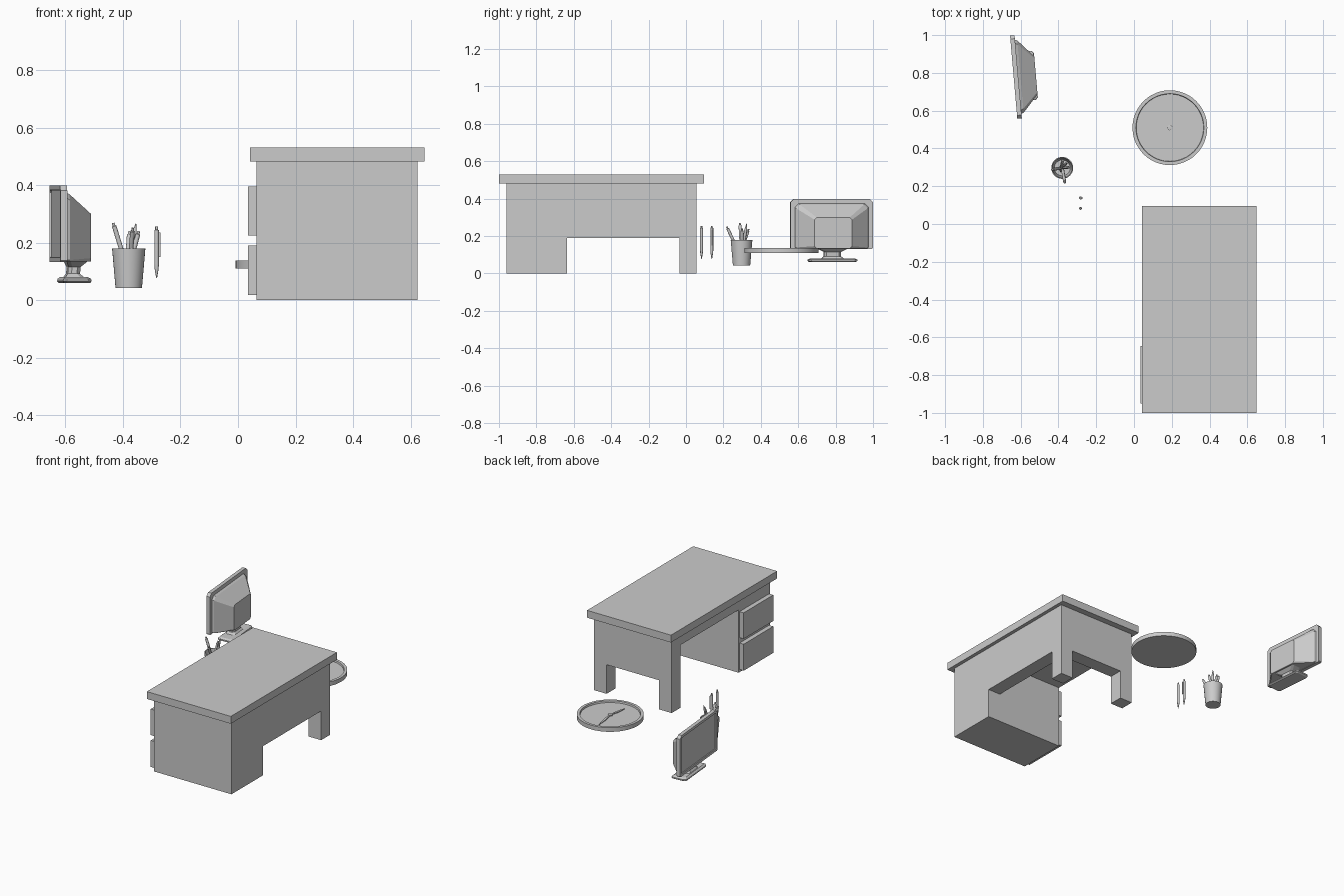
import bpy, bmesh, math
from mathutils import Vector, Matrix

if "Cube" in bpy.data.objects:
    bpy.data.objects.remove(bpy.data.objects["Cube"])


def finish(name, bm, matrix=None, smooth=False):
    bmesh.ops.recalc_face_normals(bm, faces=bm.faces)
    me = bpy.data.meshes.new(name)
    bm.to_mesh(me)
    bm.free()
    ob = bpy.data.objects.new(name, me)
    bpy.context.collection.objects.link(ob)
    if matrix:
        ob.matrix_world = matrix
    if smooth:
        bpy.ops.object.select_all(action='DESELECT')
        ob.select_set(True)
        bpy.context.view_layer.objects.active = ob
        bpy.ops.object.shade_smooth_by_angle(angle=math.radians(35))
    return ob


def box(name, x, y, z):
    bm = bmesh.new()
    bmesh.ops.create_cube(bm, size=1)
    for v in bm.verts:
        v.co = Vector([(a + b) / 2 + c * (b - a) for (a, b), c in zip((x, y, z), v.co)])
    return finish(name, bm)


def loft(name, rings, matrix=None):
    """Skin a list of equal-length point rings and cap both ends."""
    bm = bmesh.new()
    loops = [[bm.verts.new(p) for p in r] for r in rings]
    n = len(loops[0])
    for a, b in zip(loops, loops[1:]):
        for i in range(n):
            bm.faces.new((a[i], a[(i + 1) % n], b[(i + 1) % n], b[i]))
    bm.faces.new(loops[0])
    bm.faces.new(loops[-1])
    return finish(name, bm, matrix)


def lathe(name, profile, sides, matrix):
    """Revolve (radius, height) points around z."""
    bm = bmesh.new()
    vs = [bm.verts.new((r, 0, z)) for r, z in profile]
    es = [bm.edges.new(p) for p in zip(vs, vs[1:])]
    bmesh.ops.spin(bm, geom=vs + es, axis=(0, 0, 1), cent=(0, 0, 0),
                   angle=2 * math.pi, steps=sides)
    bmesh.ops.remove_doubles(bm, verts=bm.verts, dist=1e-5)
    return finish(name, bm, matrix, True)


def chamfer_rect(x, hw, z0, z1, c, cb=None):
    """Rectangle in the yz plane with cut corners."""
    cb = c if cb is None else cb
    return [(x, -hw + cb, z0), (x, hw - cb, z0), (x, hw, z0 + cb), (x, hw, z1 - c),
            (x, hw - c, z1), (x, -hw + c, z1), (x, -hw, z1 - c), (x, -hw, z0 + cb)]


# Desk: top slab, body with kneehole cut away, two drawers
box("desk_top", (0.042, 0.648), (-1, 0.095), (0.482, 0.53))
body = box("desk_body", (0.065, 0.625), (-0.96, 0.055), (0, 0.482))
cuts = [((0, 0.535), (-0.635, -0.035), (-0.1, 0.41)),
        ((0, 0.7), (-0.635, -0.035), (-0.1, 0.19)),
        ((0.155, 0.535), (-0.1, 0.1), (-0.1, 0.19))]
for i, c in enumerate(cuts):
    cutter = box(f"kneehole_cutter_{i}", *c)
    cutter.hide_render = True
    cutter.hide_set(True)
    mod = body.modifiers.new("cut", 'BOOLEAN')
    mod.operation, mod.solver, mod.object = 'DIFFERENCE', 'EXACT', cutter
for nm, z in (("lower", (0.017, 0.19)), ("upper", (0.225, 0.395))):
    box(f"{nm}_drawer", (0.035, 0.065), (-0.95, -0.645), z)

# Wall clock lying flat
clock = Matrix.Translation((0.19, 0.51, 0.11))
lathe("clock_case", [(0, 0), (0.198, 0), (0.198, 0.027), (0.18, 0.027), (0.178, 0.016), (0, 0.016)], 48, clock)
lathe("clock_hub", [(0, 0.014), (0.014, 0.014), (0.014, 0.024), (0, 0.026)], 16, clock)
for nm, tip in (("minute_hand", (-0.025, 0.15)), ("hour_hand", (-0.022, -0.115))):
    d = Vector(tip)
    s = Vector((-d.y, d.x)).normalized()
    outline = [s * 0.003, d * 0.5 + s * 0.008, d * 0.75 + s * 0.005, d,
               d * 0.75 - s * 0.005, d * 0.5 - s * 0.008, -s * 0.003]
    loft(nm, [[(p.x, p.y, z) for p in outline] for z in (0.017, 0.022)], clock)

# Pencil pot
lathe("pencil_pot", [(0, 0), (0.046, 0), (0.058, 0.138), (0.053, 0.138), (0.042, 0.006), (0, 0.006)],
      32, Matrix.Translation((-0.38, 0.297, 0.042)))


def pen(name, start, end, r=0.008):
    """Pen with its writing point at start."""
    start, end = Vector(start), Vector(end)
    d = end - start
    L = d.length
    m = Matrix.Translation(start) @ d.to_track_quat('Z', 'Y').to_matrix().to_4x4()
    lathe(name, [(0, 0), (0.002, 0.004), (r * 0.85, 0.032), (r, 0.05), (r, L - 0.012),
                 (r * 0.6, L - 0.01), (r * 0.6, L), (0, L)], 12, m)


# Pens in the pot and two loose upright pens
pen("pot_pen_1", (-0.368, 0.300, 0.052), (-0.434, 0.288, 0.268))
pen("pot_pen_2", (-0.382, 0.312, 0.052), (-0.366, 0.218, 0.25))
pen("pot_pen_3", (-0.355, 0.325, 0.268), (-0.385, 0.29, 0.052))
pen("pot_pen_4", (-0.39, 0.275, 0.052), (-0.378, 0.335, 0.238))
pen("pot_pen_5", (-0.395, 0.30, 0.052), (-0.345, 0.30, 0.24))
for i, y in enumerate((0.083, 0.138)):
    pen(f"loose_pen_{i}", (-0.283, y, 0.076), (-0.283, y, 0.255))
box("pen_clip", (-0.276, -0.270), (0.135, 0.141), (0.15, 0.235))

# Monitor: framed screen, tapered back, neck and foot (local +x is the rear)
mon = Matrix.Translation((-0.627, 0.778, 0)) @ Matrix.Rotation(math.radians(5), 4, 'Z')
bm = bmesh.new()
face = bm.faces.new([bm.verts.new(p) for p in chamfer_rect(0.014, 0.221, 0.132, 0.399, 0.018, 0.005)])
ext = bmesh.ops.extrude_face_region(bm, geom=[face])
for v in ext["geom"]:
    if isinstance(v, bmesh.types.BMVert):
        v.co.x = -0.010
bmesh.ops.recalc_face_normals(bm, faces=bm.faces)
front = min(bm.faces, key=lambda f: f.calc_center_median().x)
bmesh.ops.inset_region(bm, faces=[front], thickness=0.018)
bmesh.ops.inset_region(bm, faces=[front], thickness=0.002, depth=-0.006)
finish("screen_frame", bm, mon)
loft("screen_back", [chamfer_rect(0.013, 0.197, 0.134, 0.375, 0.02, 0.005),
                     chamfer_rect(0.026, 0.192, 0.134, 0.368, 0.02, 0.005),
                     chamfer_rect(0.108, 0.101, 0.134, 0.300, 0.012, 0.012)], mon)


def rect(x0, x1, hw, z):
    c = 0.012
    return [(x0, -hw + c, z), (x0, hw - c, z), (x0 + c, hw, z), (x1 - c, hw, z),
            (x1, hw - c, z), (x1, -hw + c, z), (x1 - c, -hw, z), (x0 + c, -hw, z)]


loft("monitor_neck", [rect(0.022, 0.088, 0.062, 0.078), rect(0.032, 0.075, 0.046, 0.092),
                      rect(0.034, 0.077, 0.046, 0.115), rect(0.026, 0.1, 0.085, 0.136)], mon)
loft("monitor_foot", [rect(0.012, 0.105, 0.120, 0.060), rect(0.008, 0.108, 0.130, 0.066),
                      rect(0.010, 0.106, 0.130, 0.074), rect(0.018, 0.094, 0.115, 0.081)], mon)
